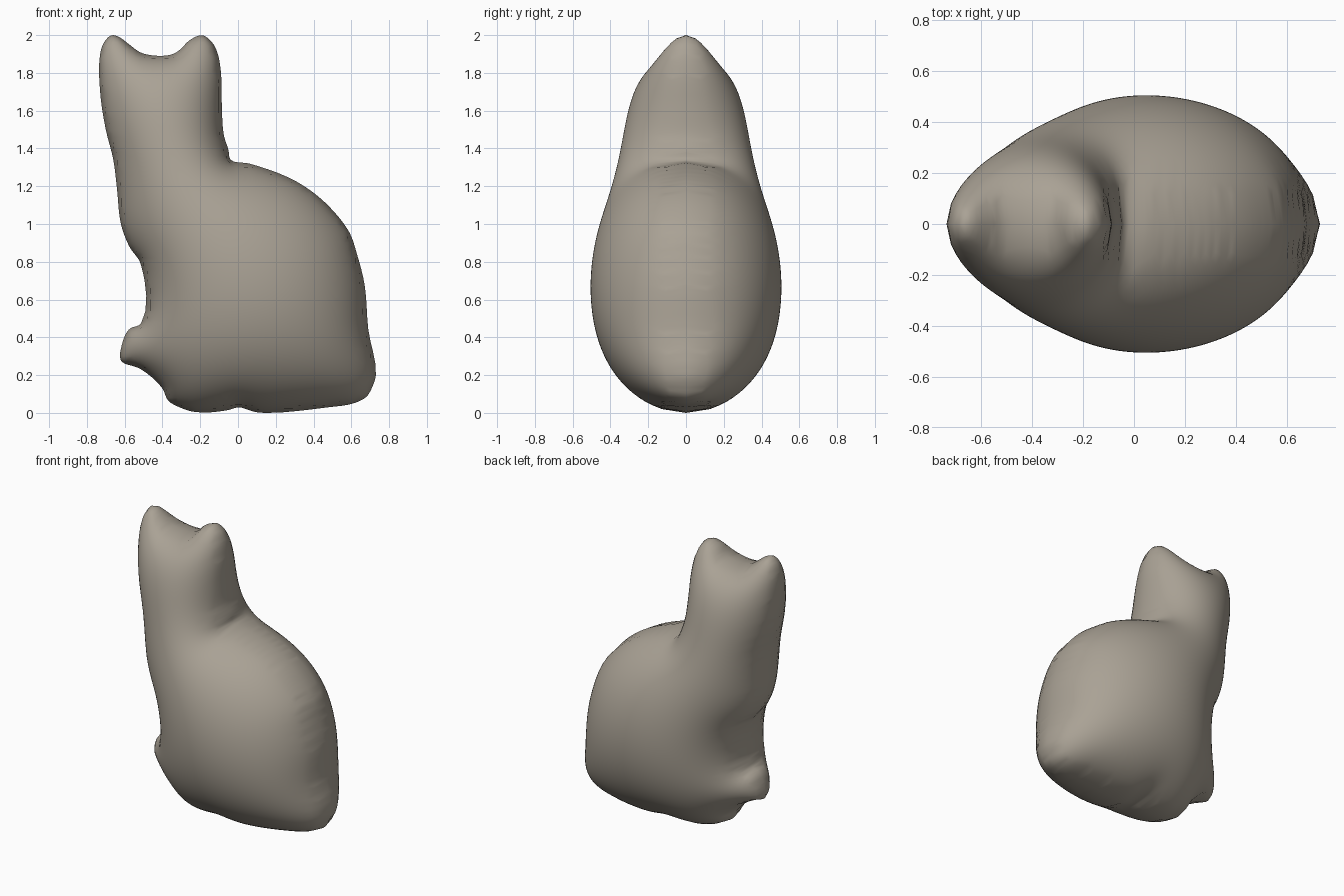
import bpy
import bmesh
import math
from mathutils import Vector
from mathutils.geometry import intersect_point_line

STEP = 0.02          # grid spacing of the surface
HALF_DEPTH = 0.505   # thickest point, from the middle plane

cube = bpy.data.objects.get("Cube")
if cube:
    bpy.data.objects.remove(cube, do_unlink=True)

# Outline of a seated cat, as (x, z), clockwise from the cheek
HEAD = [(-.73, 1.7), (-.73, 1.9), (-.71, 1.96), (-.67, 2), (-.63, 1.99),
        (-.575, 1.95), (-.52, 1.91), (-.47, 1.895), (-.36, 1.895),
        (-.31, 1.92), (-.26, 1.97), (-.19, 2), (-.14, 1.965), (-.11, 1.91),
        (-.09, 1.8), (-.085, 1.6), (-.075, 1.47), (-.05, 1.39)]
BACK = [(-.04, 1.34), (.06, 1.32), (.27, 1.245), (.38, 1.18), (.485, 1.09),
        (.59, .955), (.63, .84), (.67, .68), (.69, .44), (.73, .2)]
BASE = [(.71, .135), (.68, .085), (.61, .05), (.48, .03), (.16, 0),
        (.09, .005), (0, .03), (-.05, .015), (-.23, .005), (-.31, .03),
        (-.37, .065), (-.4, .13), (-.52, .235)]
PAW_AND_CHEST = [(-.62, .275), (-.615, .36), (-.575, .445), (-.515, .47),
                 (-.515, .79), (-.575, .88), (-.62, 1), (-.64, 1.18),
                 (-.66, 1.34), (-.7, 1.5)]


def smooth_loop(points, cuts=4):
    """Closed curve through the points, with tangents limited at corners."""
    pts = [Vector((x, 0, z)) for x, z in points]
    n = len(pts)
    slopes = []
    for i, p in enumerate(pts):
        before, after = p - pts[i - 1], pts[(i + 1) % n] - p
        direction = (before.normalized() + after.normalized()) / 2
        slopes.append(direction)
    loop = []
    for i, p in enumerate(pts):
        q = pts[(i + 1) % n]
        size = (q - p).length
        a, b = slopes[i] * size, slopes[(i + 1) % n] * size
        for k in range(cuts):
            t = k / cuts
            s = 1 - t
            loop.append(p * s * s * (1 + 2 * t) + a * t * s * s
                        + q * t * t * (1 + 2 * s) - b * t * t * s)
    return loop


outline = smooth_loop(HEAD + BACK + BASE + PAW_AND_CHEST)
segments = list(zip(outline, outline[1:] + outline[:1]))


def crossings(z):
    """Sorted x positions where a level line meets the outline."""
    return sorted(a.x + (z - a.z) * (b.x - a.x) / (b.z - a.z)
                  for a, b in segments if (a.z > z) != (b.z > z))


def nearest_on_outline(p):
    best = None
    for a, b in segments:
        q, t = intersect_point_line(p, a, b)
        q = a if t < 0 else b if t > 1 else q
        if best is None or (q - p).length < (best - p).length:
            best = q.copy()
    return best


# Flat sheet of squares that fills the outline
bm = bmesh.new()
corners = {}


def corner(i, j):
    if (i, j) not in corners:
        corners[i, j] = bm.verts.new((i * STEP, 0, j * STEP))
    return corners[i, j]


for j in range(-1, int(2 / STEP) + 2):
    xs = crossings((j + 0.5) * STEP)
    for x_in, x_out in zip(xs[::2], xs[1::2]):
        first = math.ceil(x_in / STEP - 0.5)
        last = math.floor(x_out / STEP - 0.5)
        for i in range(first, last + 1):
            bm.faces.new([corner(i, j), corner(i + 1, j),
                          corner(i + 1, j + 1), corner(i, j + 1)])

# Pull the rim onto the outline and even out the inside
for v in [v for v in bm.verts if v.is_boundary]:
    v.co = nearest_on_outline(v.co)
bmesh.ops.remove_doubles(bm, verts=bm.verts[:], dist=STEP / 8)
inside = [v for v in bm.verts if not v.is_boundary]
for _ in range(3):
    bmesh.ops.smooth_vert(bm, verts=inside, factor=0.5, use_axis_x=True,
                          use_axis_y=True, use_axis_z=True)
bmesh.ops.triangulate(bm, faces=bm.faces[:])
bm.verts.index_update()
bm.verts.ensure_lookup_table()

# Inflate like a membrane under even pressure, held at the rim
count = len(bm.verts)
weights = [{} for _ in range(count)]
load = [0.0] * count
for f in bm.faces:
    area = f.calc_area()
    if area < 1e-7:
        continue
    for loop in f.loops:
        v = loop.vert
        a, b = loop.link_loop_next.vert, loop.link_loop_prev.vert
        load[v.index] += area / 3
        cot = (a.co - v.co).dot(b.co - v.co) / (4 * area)
        for p, q in ((a.index, b.index), (b.index, a.index)):
            weights[p][q] = weights[p].get(q, 0) + cot

rows = []
for v in bm.verts:
    total = sum(weights[v.index].values())
    if not v.is_boundary and total > 1e-6:
        rows.append((v.index, total, list(weights[v.index].items())))
pressure = [0.0] * count
for _ in range(260):
    for i, total, links in rows:
        target = load[i]
        for k, w in links:
            target += w * pressure[k]
        pressure[i] += 1.9 * (target / total - pressure[i])

peak = max(pressure)
for v in bm.verts:
    v.co.y = -HALF_DEPTH * math.sqrt(max(pressure[v.index], 0) / peak)

# Slivers lying wholly on the rim would double up when mirrored
slivers = [f for f in bm.faces if all(v.is_boundary for v in f.verts)]
bmesh.ops.delete(bm, geom=slivers, context='FACES')
for f in bm.faces:
    f.smooth = True

mesh = bpy.data.meshes.new("cat_body")
bm.to_mesh(mesh)
bm.free()
cat = bpy.data.objects.new("cat_body", mesh)
bpy.context.collection.objects.link(cat)

# The far half mirrors the near half
mirror = cat.modifiers.new("far_half", 'MIRROR')
mirror.use_axis = (False, True, False)
mirror.use_clip = True
mirror.merge_threshold = 0.001

# Warm grey clay
clay = bpy.data.materials.new("warm_grey_clay")
clay.use_nodes = True
colour = (0.40, 0.36, 0.30, 1)
clay.diffuse_color = colour
clay.node_tree.nodes["Principled BSDF"].inputs["Base Color"].default_value = colour
mesh.materials.append(clay)
